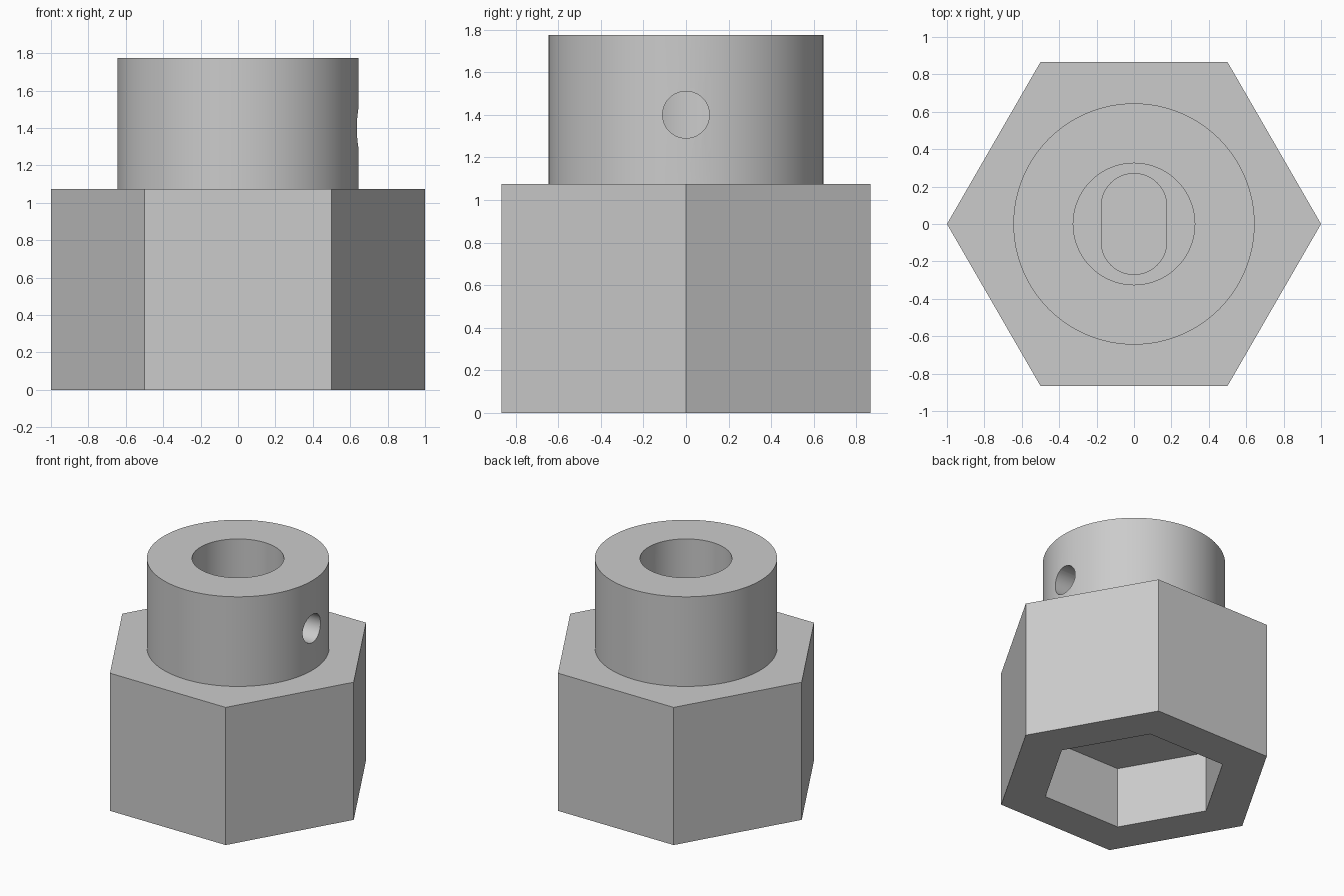
import bpy
import bmesh
import math
from mathutils import Matrix, Vector

cube = bpy.data.objects.get("Cube")
if cube:
    bpy.data.objects.remove(cube, do_unlink=True)

HEX_TOP, TOP, RECESS, SLOT_FLOOR, OVER = 1.075, 1.775, 0.476, 0.6, 0.1

grey = bpy.data.materials.new("grey plastic")
grey.use_nodes = True
colour = (0.6, 0.6, 0.6, 1.0)
grey.diffuse_color = colour
grey.node_tree.nodes["Principled BSDF"].inputs["Base Color"].default_value = colour


def ring(radius, sides):
    """Regular outline with a corner on +x."""
    return [(radius * math.cos(math.tau * i / sides),
             radius * math.sin(math.tau * i / sides)) for i in range(sides)]


def stadium(radius, half_straight, steps=24):
    """Outline with two round ends along y."""
    points = []
    for side in (0, 1):
        for i in range(steps + 1):
            a = math.pi * (i / steps + side)
            shift = half_straight if side == 0 else -half_straight
            points.append((radius * math.cos(a), radius * math.sin(a) + shift))
    return points


def prism(name, outline, low, high, matrix=Matrix()):
    """Extrude a closed outline from low to high."""
    bm = bmesh.new()
    base = bm.faces.new([bm.verts.new((x, y, low)) for x, y in outline])
    raised = bmesh.ops.extrude_face_region(bm, geom=[base])["geom"]
    moved = [v for v in raised if isinstance(v, bmesh.types.BMVert)]
    bmesh.ops.translate(bm, verts=moved, vec=Vector((0, 0, high - low)))
    bmesh.ops.transform(bm, matrix=matrix, verts=bm.verts)
    bmesh.ops.recalc_face_normals(bm, faces=bm.faces)
    mesh = bpy.data.meshes.new(name)
    bm.to_mesh(mesh)
    bm.free()
    mesh.materials.append(grey)
    obj = bpy.data.objects.new(name, mesh)
    bpy.context.collection.objects.link(obj)
    return obj


def combine(target, other, operation):
    """Apply a boolean and discard the helper."""
    bpy.context.view_layer.objects.active = target
    mod = target.modifiers.new(operation.lower(), "BOOLEAN")
    mod.operation = operation
    mod.solver = "EXACT"
    mod.object = other
    bpy.ops.object.modifier_apply(modifier=mod.name)
    bpy.data.objects.remove(other, do_unlink=True)


# Hexagonal body with the round collar on top
adapter = prism("hex_shaft_adapter", ring(1.0, 6), 0, HEX_TOP)
combine(adapter, prism("collar", ring(0.645, 96), HEX_TOP - OVER, TOP), "UNION")

# Hexagonal socket underneath
combine(adapter, prism("hex_socket", ring(0.667, 6), -OVER, RECESS), "DIFFERENCE")

# Round bore with a blind shaft slot in its floor
combine(adapter, prism("bore", ring(0.325, 96), HEX_TOP, TOP + OVER), "DIFFERENCE")
combine(adapter, prism("shaft_slot", stadium(0.175, 0.095), SLOT_FLOOR, HEX_TOP + OVER),
        "DIFFERENCE")

# Set screw hole through the left wall of the collar
sideways = Matrix.Translation((0, 0, 1.4)) @ Matrix.Rotation(math.pi / 2, 4, "Y")
combine(adapter, prism("screw_hole", ring(0.11, 48), 0.1, 0.8, sideways), "DIFFERENCE")

# Smooth round walls, sharp rims
bpy.ops.object.select_all(action="DESELECT")
adapter.select_set(True)
bpy.context.view_layer.objects.active = adapter
bpy.ops.object.shade_smooth_by_angle(angle=math.radians(30))
